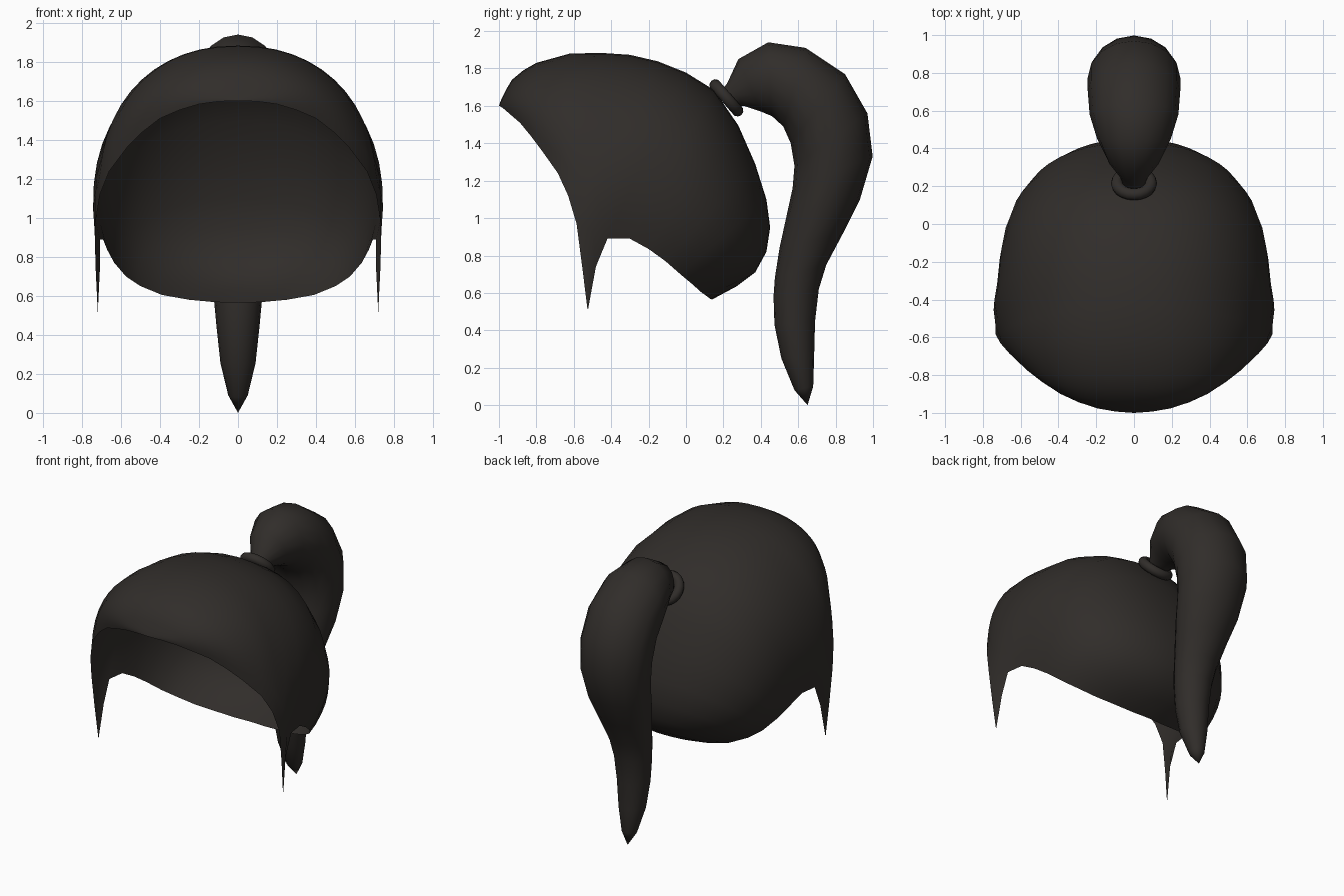
import bpy, bmesh
from math import sin, cos, pi, radians, copysign
from mathutils import Vector

if "Cube" in bpy.data.objects:
    bpy.data.objects.remove(bpy.data.objects["Cube"])

mat = bpy.data.materials.new("dark_hair")
mat.diffuse_color = (0.03, 0.026, 0.023, 1)
mat.use_nodes = True
mat.node_tree.nodes["Principled BSDF"].inputs["Base Color"].default_value = mat.diffuse_color


def finish(ob, angle=60):
    ob.data.materials.append(mat)
    bpy.ops.object.select_all(action='DESELECT')
    ob.select_set(True)
    bpy.context.view_layer.objects.active = ob
    bpy.ops.object.shade_smooth_by_angle(angle=radians(angle))


def make_object(name, bm):
    bmesh.ops.remove_doubles(bm, verts=bm.verts, dist=0.0005)
    bmesh.ops.recalc_face_normals(bm, faces=bm.faces)
    me = bpy.data.meshes.new(name)
    bm.to_mesh(me)
    bm.free()
    ob = bpy.data.objects.new(name, me)
    bpy.context.collection.objects.link(ob)
    return ob


def skin(bm, rows, closed=False):
    n = len(rows[0])
    for a, b in zip(rows, rows[1:]):
        for i in range(n if closed else n - 1):
            j = (i + 1) % n
            bm.faces.new((a[i], a[j], b[j], b[i]))


def spow(v, p=2 / 2.2):
    return copysign(abs(v) ** p, v)


# Hair cap: crown line (y, z), hairline (x, y, z) and sweep of the arc between
# them in degrees (over 90 tucks the hairline inward), from front to nape
stations = [
    (-1.0, 1.60, 0, -1.0, 1.60, 90), (-.995, 1.615, .10, -.992, 1.597, 90),
    (-.985, 1.64, .20, -.972, 1.583, 90), (-.96, 1.69, .30, -.938, 1.553, 90),
    (-.93, 1.74, .40, -.888, 1.51, 90), (-.87, 1.79, .49, -.83, 1.44, 90),
    (-.80, 1.83, .57, -.77, 1.36, 90), (-.62, 1.88, .66, -.685, 1.24, 91),
    (-.45, 1.883, .708, -.63, 1.12, 92), (-.30, 1.873, .732, -.585, .97, 94),
    (-.15, 1.838, .735, -.50, .93, 99), (0.0, 1.778, .708, -.42, .89, 103),
    (.15, 1.685, .692, -.30, .89, 104), (.28, 1.495, .67, -.20, .835, 104),
    (.37, 1.29, .635, -.11, .77, 104), (.43, 1.10, .575, -.03, .70, 104),
    (.45, .95, .50, .03, .65, 103), (.43, .82, .39, .08, .605, 100),
    (.37, .71, .25, .115, .58, 96), (.27, .635, .12, .13, .568, 92),
    (.14, .565, 0, .14, .565, 90)]
STEPS = 13
bm = bmesh.new()
rows = []
for my, mz, rx, ry, rz, sweep in stations:
    end = radians(sweep)
    s_end, c_end = spow(sin(end)), spow(cos(end)) if sweep > 90 else 0
    row = []
    for k in range(STEPS + 1):
        t = k / STEPS * end
        s = spow(sin(t)) / s_end
        c = (spow(cos(t)) - c_end) / (1 - c_end) if k < STEPS else 0
        row.append(bm.verts.new((rx * s, ry + (my - ry) * c, rz + (mz - rz) * c)))
    rows.append(row)
skin(bm, rows)

# Sideburn spike continuing from the temple part of the hairline
spike = [[r[-1] for r in rows[9:12]]]
for z, front, back, x in ((.74, -.555, -.482, .708), (.515, -.527, -.523, .719)):
    spike.append([bm.verts.new((x + (.02 if z > .6 else 0), front, z)),
                  bm.verts.new((x + (.022 if z > .6 else 0), (front + back) / 2, z)),
                  bm.verts.new((x, back, z))])
skin(bm, spike)
cap = make_object("hair_cap", bm)
mod = cap.modifiers.new("mirror", 'MIRROR')
mod.use_clip = True
mod.merge_threshold = 0.001
finish(cap)

# Ponytail: outer (y, z), inner (y, z) and half width of each section
sections = [
    (.18, 1.67, .25, 1.59, .055), (.22, 1.72, .31, 1.60, .08),
    (.28, 1.85, .40, 1.57, .14), (.44, 1.94, .46, 1.545, .195),
    (.64, 1.91, .52, 1.49, .235), (.85, 1.77, .56, 1.40, .245),
    (.97, 1.56, .58, 1.28, .245), (.998, 1.33, .57, 1.16, .235),
    (.93, 1.10, .535, 1.0, .21), (.84, .92, .50, .84, .17),
    (.75, .75, .475, .68, .14), (.71, .62, .468, .58, .125),
    (.69, .45, .473, .43, .11), (.685, .26, .51, .25, .09),
    (.68, .10, .58, .08, .05), (.65, 0, .65, 0, 0)]
SIDES = 16
bm = bmesh.new()
rings = []
for oy, oz, iy, iz, w in sections:
    mid = Vector((0, (oy + iy) / 2, (oz + iz) / 2))
    half = Vector((0, (oy - iy) / 2, (oz - iz) / 2))
    rings.append([bm.verts.new(mid + half * cos(a) + Vector((w * sin(a), 0, 0)))
                  for a in (2 * pi * i / SIDES for i in range(SIDES))])
skin(bm, rings, closed=True)
bm.faces.new(rings[0])
finish(make_object("ponytail", bm))

# Hair tie
bpy.ops.mesh.primitive_torus_add(
    major_segments=20, minor_segments=10, major_radius=.09, minor_radius=.032,
    location=(0, .216, 1.643), rotation=(radians(-49), 0, 0))
tie = bpy.context.object
tie.name = "hair_tie"
finish(tie)
